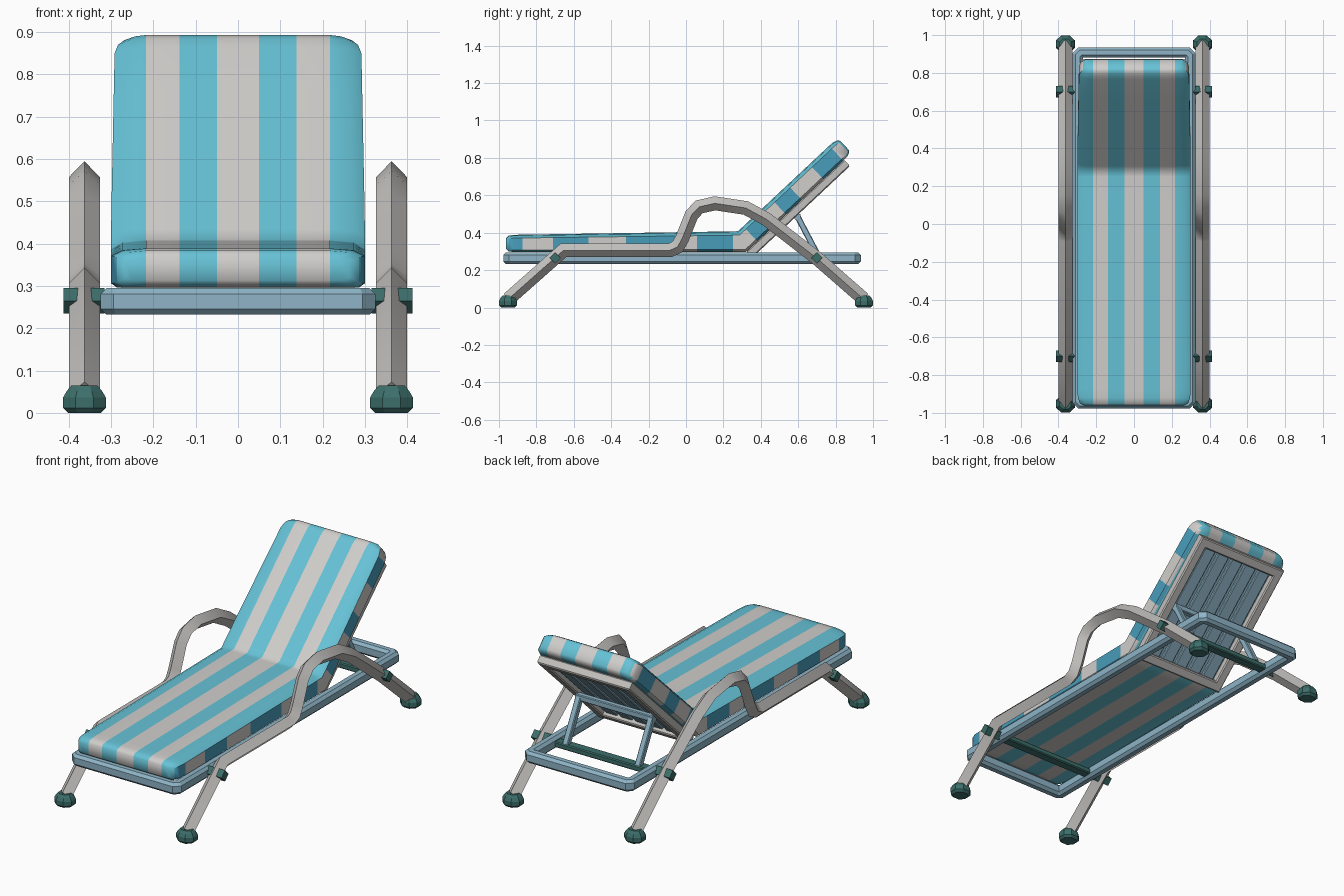
import bpy, bmesh, math
from mathutils import Vector as V

if "Cube" in bpy.data.objects:
    bpy.data.objects.remove(bpy.data.objects["Cube"])


def material(name, rgb):
    col = [(c / 255 / 12.92) if c < 10 else ((c / 255 + 0.055) / 1.055) ** 2.4 for c in rgb] + [1]
    m = bpy.data.materials.new(name)
    m.use_nodes = True
    m.diffuse_color = col
    m.node_tree.nodes["Principled BSDF"].inputs["Base Color"].default_value = col
    return m


TEAL = material("teal fabric", (102, 194, 214))
WHITE = material("white fabric", (208, 206, 203))
SIDE_BLUE = material("deep teal side fabric", (72, 156, 186))
GREY = material("light grey plastic", (194, 192, 189))
BLUE = material("pale blue frame", (142, 180, 198))
GREEN = material("dark green rubber", (60, 110, 106))


def loft(name, rings, mats, closed=False, rule=None):
    """Skin equal rings of points; open ends are capped with strips of quads."""
    bm = bmesh.new()
    vs = [[bm.verts.new(p) for p in r] for r in rings]
    n = len(rings[0])
    for k in range(len(vs) if closed else len(vs) - 1):
        a, b = vs[k], vs[(k + 1) % len(vs)]
        for i in range(n):
            j = (i + 1) % n
            bm.faces.new((a[i], a[j], b[j], b[i]))
    if not closed:
        for r in (vs[0], vs[-1]):
            for i in range(n // 2 - 1):
                bm.faces.new((r[i], r[i + 1], r[n - 2 - i], r[n - 1 - i]))
    bmesh.ops.recalc_face_normals(bm, faces=bm.faces)
    bm.normal_update()
    if rule:
        for f in bm.faces:
            f.material_index = rule(f)
    me = bpy.data.meshes.new(name)
    bm.to_mesh(me)
    bm.free()
    for m in mats:
        me.materials.append(m)
    ob = bpy.data.objects.new(name, me)
    bpy.context.collection.objects.link(ob)
    return ob


def sweep(name, path, axis, section, mat, closed=False):
    """Sweep a section along a flat path with mitred corners."""
    path, axis = [V(p) for p in path], V(axis).normalized()
    n, rings = len(path), []
    for i, p in enumerate(path):
        before = path[i] - path[i - 1] if (closed or i) else path[1] - path[0]
        after = path[(i + 1) % n] - p if (closed or i < n - 1) else before
        s1, s2 = axis.cross(before).normalized(), axis.cross(after).normalized()
        m = (s1 + s2) / (1 + s1.dot(s2))
        rings.append([p + m * a + axis * b for a, b in section])
    return loft(name, rings, [mat], closed)


def smooth(ob):
    bpy.ops.object.select_all(action="DESELECT")
    ob.select_set(True)
    bpy.context.view_layer.objects.active = ob
    bpy.ops.object.shade_smooth_by_angle(angle=math.radians(48))


def diamond(r):
    return [(r, 0), (0, r), (-r, 0), (0, -r)]


def block(w, h, c):
    """Rectangle with chamfered corners, given as half sizes."""
    return [(w, -h + c), (w, h - c), (w - c, h), (-w + c, h),
            (-w, h - c), (-w, -h + c), (-w + c, -h), (w - c, -h)]


# Base frame: chamfered rectangular ring
X, Y0, Y1, C, Z = 0.298, -0.95, 0.908, 0.015, 0.2635
ring = [(X, Y0 + C), (X, Y1 - C), (X - C, Y1), (-X + C, Y1),
        (-X, Y1 - C), (-X, Y0 + C), (-X + C, Y0), (X - C, Y0)]
sweep("base_frame", [(x, y, Z) for x, y in ring], (0, 0, 1), block(0.027, 0.0315, 0.014), BLUE, True)

# Side rails: each is front leg, low rail, arm loop and back leg in one tube
rail = [(-0.95, 0.045), (-0.655, 0.306), (-0.085, 0.306), (-0.045, 0.325), (-0.02, 0.37),
        (0.03, 0.495), (0.07, 0.538), (0.155, 0.557), (0.32, 0.532), (0.43, 0.472),
        (0.53, 0.395), (0.70, 0.263), (0.95, 0.045)]
foot = [(0.0, 0.042), (0.012, 0.055), (0.036, 0.055), (0.052, 0.045), (0.065, 0.033)]
for side, sx in (("left", 1), ("right", -1)):
    x = 0.363 * sx
    smooth(sweep(side + "_arm_rail", [(x, y, z) for y, z in rail], (1, 0, 0), diamond(0.037), GREY))
    for end, sy in (("front", -1), ("back", 1)):
        # Rubber foot and leg clamp
        rings = []
        for z, r in foot:
            angles = [math.radians(22.5 + 45 * k) for k in range(8)]
            rings.append([(x + r * math.cos(a), sy * 0.952 + 0.93 * r * math.sin(a), z) for a in angles])
        loft(f"{end}_{side}_foot", rings, [GREEN])
        sweep(f"{end}_{side}_clamp", [(sx * 0.315, sy * 0.7, 0.265), (sx * 0.413, sy * 0.7, 0.265)],
              (0, 0, 1), diamond(0.03), GREEN)

# Flat cross bars joining the legs inside the frame
for end, sy in (("front", -1), ("back", 1)):
    sweep(end + "_cross_bar", [(-0.32, sy * 0.7, 0.26), (0.32, sy * 0.7, 0.26)],
          (0, 0, 1), block(0.026, 0.015, 0.005), GREEN)

# Backrest directions: bend point, up along the back, and out behind it
BEND, TOP = V((0, 0.30, 0.353)), V((0, 0.83, 0.85))
UP = (TOP - BEND).normalized()
BEHIND = V((0, UP.z, -UP.y))


def back(x, u, n):
    return BEND + V((x, 0, 0)) + UP * u + BEHIND * n


# Backrest panel: deep frame, recessed plate and lengthwise slats
corners = [(-0.25, 0.005), (0.25, 0.005), (0.25, 0.672), (-0.25, 0.672)]
sweep("backrest_frame", [back(x, u, 0.077) for x, u in corners], BEHIND,
      block(0.025, 0.023, 0.006), GREY, True)
sweep("backrest_plate", [back(0, 0.01, 0.06), back(0, 0.66, 0.06)], BEHIND,
      block(0.235, 0.005, 0.002), BLUE)
for i in range(5):
    x = (i - 2) * 0.09
    sweep(f"backrest_slat_{i + 1}", [back(x, 0.02, 0.07), back(x, 0.655, 0.07)], BEHIND,
          block(0.034, 0.01, 0.004), BLUE)

# Folding support: two struts and a top bar
for side, sx in (("left", 1), ("right", -1)):
    sweep(side + "_support_strut", [(sx * 0.215, 0.597, 0.485), (sx * 0.215, 0.71, 0.27)],
          (1, 0, 0), block(0.016, 0.016, 0.004), BLUE)
sweep("support_top_bar", [(-0.231, 0.597, 0.485), (0.231, 0.597, 0.485)], (0, 0, 1),
      block(0.016, 0.016, 0.004), BLUE)

# Cushion: rings along its length as (distance, half width, thickness factor)
STRIPES_X = (0.05, 0.138, 0.217)
SIDE_CUTS = (-0.875, -0.71, -0.52, -0.32, -0.06, 0.06, 0.25, 0.36, 0.445, 0.57, 0.685, 0.845, 0.99)
stations = [(-0.962, 0.264, 0.62), (-0.95, 0.286, 0.9), (-0.92, 0.297, 1)]
stations += [(s, 0.30 if s < 0.4 else 0.30 - (s - 0.4) * 0.014, 1) for s in sorted(SIDE_CUTS + (0.30,))]
stations += [(1.02, 0.284, 0.97), (1.04, 0.27, 0.85), (1.051, 0.25, 0.6)]
INNER = [-x for x in STRIPES_X[::-1]] + list(STRIPES_X)


def half_section(w, inset, shoulder, edge):
    """Columns across one side of the cushion as (x, thickness factor)."""
    return ([(-w, edge), (-w + inset, shoulder)] + [(x, 1) for x in INNER]
            + [(w - inset, shoulder), (w, edge)])


rings = []
for s, w, h in stations:
    if s <= 0.30:
        t = (s + 0.962) / 1.262
        centre = V((0, s, 0.342 + 0.011 * t))
        up = V((0, 0, 1))
        half = h * (0.046 + 0.009 * t)
        if s == 0.30:
            up = (V((0, 0, 1)) - BEHIND) / (1 - BEHIND.z)
    else:
        centre, up, half = back(0, s - 0.30, 0), -BEHIND, h * 0.055
    top = [centre + V((x, 0, 0)) + up * half * k for x, k in half_section(w, 0.026, 0.9, 0.62)]
    low = [centre + V((x, 0, 0)) - up * half * k for x, k in half_section(w, 0.014, 1, 0.78)]
    rings.append(top + low[::-1])


def stripe(f):
    c = f.calc_center_median()
    if abs(f.normal.x) > 0.62:  # deeper blocks along the side walls
        u = (c - BEND).dot(UP)
        s = 0.30 + u if u > 0 else c.y
        return 1 if sum(s > cut for cut in SIDE_CUTS) % 2 else 2
    return (sum(abs(c.x) > x for x in STRIPES_X) + 1) % 2


smooth(loft("cushion", rings, [TEAL, WHITE, SIDE_BLUE], rule=stripe))
